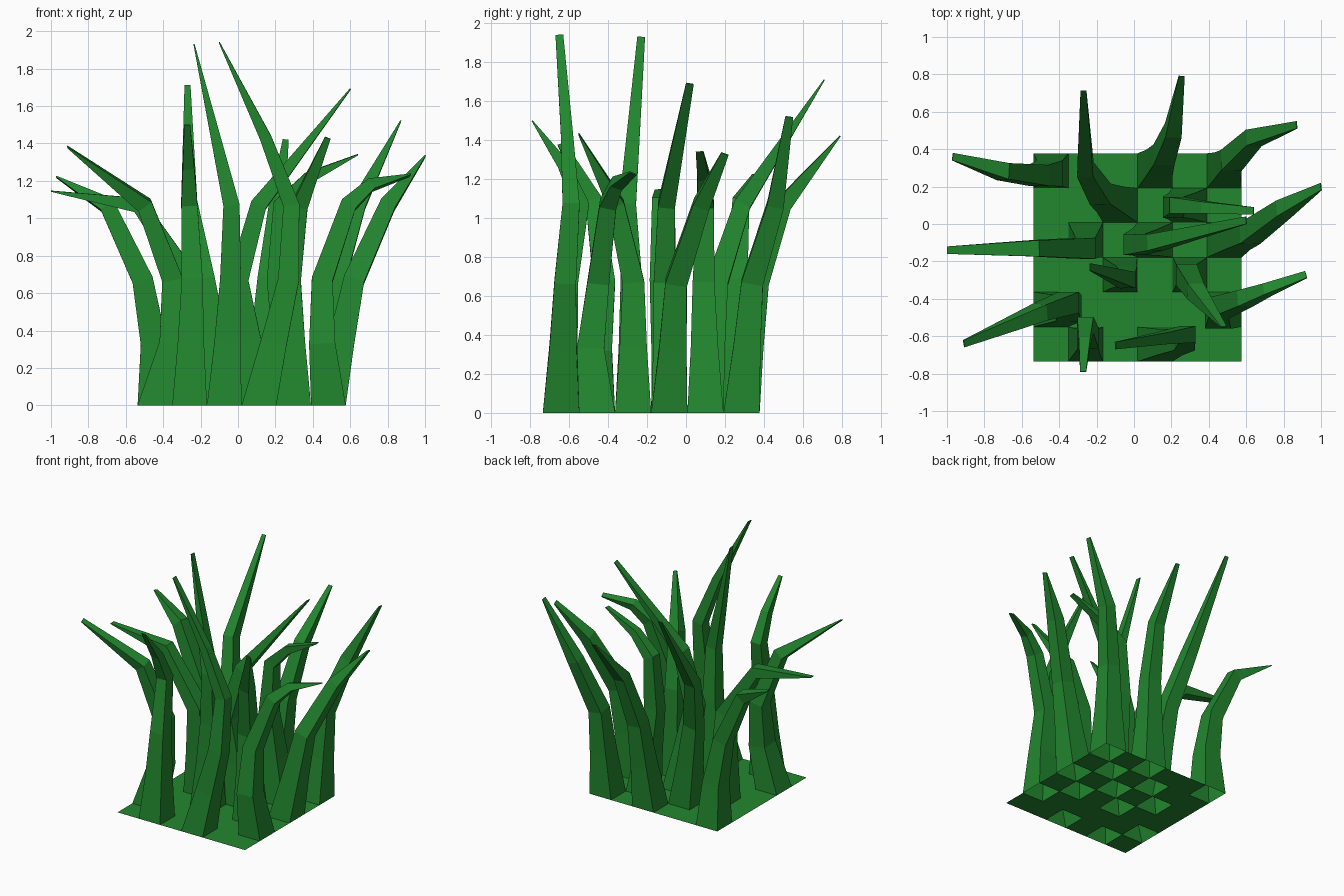
import bpy
from mathutils import Vector

if "Cube" in bpy.data.objects:
    bpy.data.objects.remove(bpy.data.objects["Cube"])

green = bpy.data.materials.new("grass green")
green.diffuse_color = (0.016, 0.242, 0.028, 1)
green.use_nodes = True
green.node_tree.nodes["Principled BSDF"].inputs["Base Color"].default_value = green.diffuse_color

N, C = 6, 0.1855                      # ground patch: 6 x 6 cells of size C
CORNER = Vector((-0.537, -0.735, 0))
UP = Vector((0, 0, 1))


def make(name, verts, faces):
    me = bpy.data.meshes.new(name)
    me.from_pydata(verts, [], faces)
    me.materials.append(green)
    ob = bpy.data.objects.new(name, me)
    bpy.context.collection.objects.link(ob)


def blade(name, cell, kx, ky, sx, sy, tx, ty, tz, bent=False, low=None):
    """Tapered square tube from a ground cell through knee and shoulder to a flat tip."""
    base = CORNER + Vector((cell % N + .5, cell // N + .5, 0)) * C
    knee, shoulder, tip = Vector((kx, ky, .67)), Vector((sx, sy, 1.07)), Vector((tx, ty, tz))
    ankle = Vector((*low, .33)) if low else base.lerp(knee, .5)
    pts = [base, ankle, knee, shoulder]
    widths = [C, .14, .112, .087]
    if bent:                          # some blades arch once more above the shoulder
        pts.append(shoulder.lerp(tip, .36) + UP * .05)
        widths.append(.062)
    pts.append(tip)
    last = len(pts) - 1
    verts = []
    for k, p in enumerate(pts):
        inc = (p - pts[max(k - 1, 0)]).normalized()
        out = (pts[min(k + 1, last)] - p).normalized()
        t = UP if k == 0 else inc + out
        q = UP.rotation_difference(t)
        if k < last:
            w = d = widths[k] / 2
        else:                         # tip is flattened in the bend direction
            w, d = (.003, .02) if abs(t.x) > abs(t.y) else (.016, .003)
        verts += [p + q @ Vector(v) for v in ((-w, -d, 0), (w, -d, 0), (w, d, 0), (-w, d, 0))]
    faces = [(4 * k + i, 4 * k + (i + 1) % 4, 4 * k + 4 + (i + 1) % 4, 4 * k + 4 + i)
             for k in range(last) for i in range(4)]
    faces.append(tuple(range(4 * last, 4 * last + 4)))
    make(name, verts, faces)


# Blades: cell number, knee x y, shoulder x y, tip x y z, arched, ankle x y
blades = [
    (30, -.51, .26, -.7, .28, -.97, .36, 1.22, False, (-.45, .27)),
    (19, -.26, -.13, -.53, -.13, -1, -.14, 1.145),
    (6, -.35, -.42, -.5, -.47, -.91, -.64, 1.38, False, (-.35, -.45)),
    (26, -.18, .16, -.26, .29, -.27, .71, 1.71),
    (33, .16, .37, .21, .5, .255, .79, 1.42),
    (35, .52, .34, .64, .46, .87, .53, 1.52),
    (23, .62, -.05, .8, .08, 1, .2, 1.33),
    (11, .45, -.45, .59, -.4, .92, -.27, 1.23, True, (.45, -.49)),
    (28, .21, .09, .23, .1, .64, .07, 1.34, True),
    (21, 0, -.11, .11, -.1, .6, .02, 1.69),
    (14, -.04, -.28, -.035, -.3, -.235, -.23, 1.93),
    (3, .27, -.62, .285, -.59, -.1, -.65, 1.94, True),
    (1, -.245, -.61, -.26, -.54, -.272, -.79, 1.5, True),
    (16, .28, -.27, .33, -.36, .48, -.55, 1.43),
]
for b in blades:
    blade("grass_blade_%d" % b[0], *b)

# Ground patch: flat grid with the blade cells left open
used = {b[0] for b in blades}
M = N + 1
gv = [CORNER + Vector((i, j, 0)) * C for j in range(M) for i in range(M)]
gf = [(j * M + i, j * M + i + 1, (j + 1) * M + i + 1, (j + 1) * M + i)
      for j in range(N) for i in range(N) if j * N + i not in used]
make("ground_patch", gv, gf)
